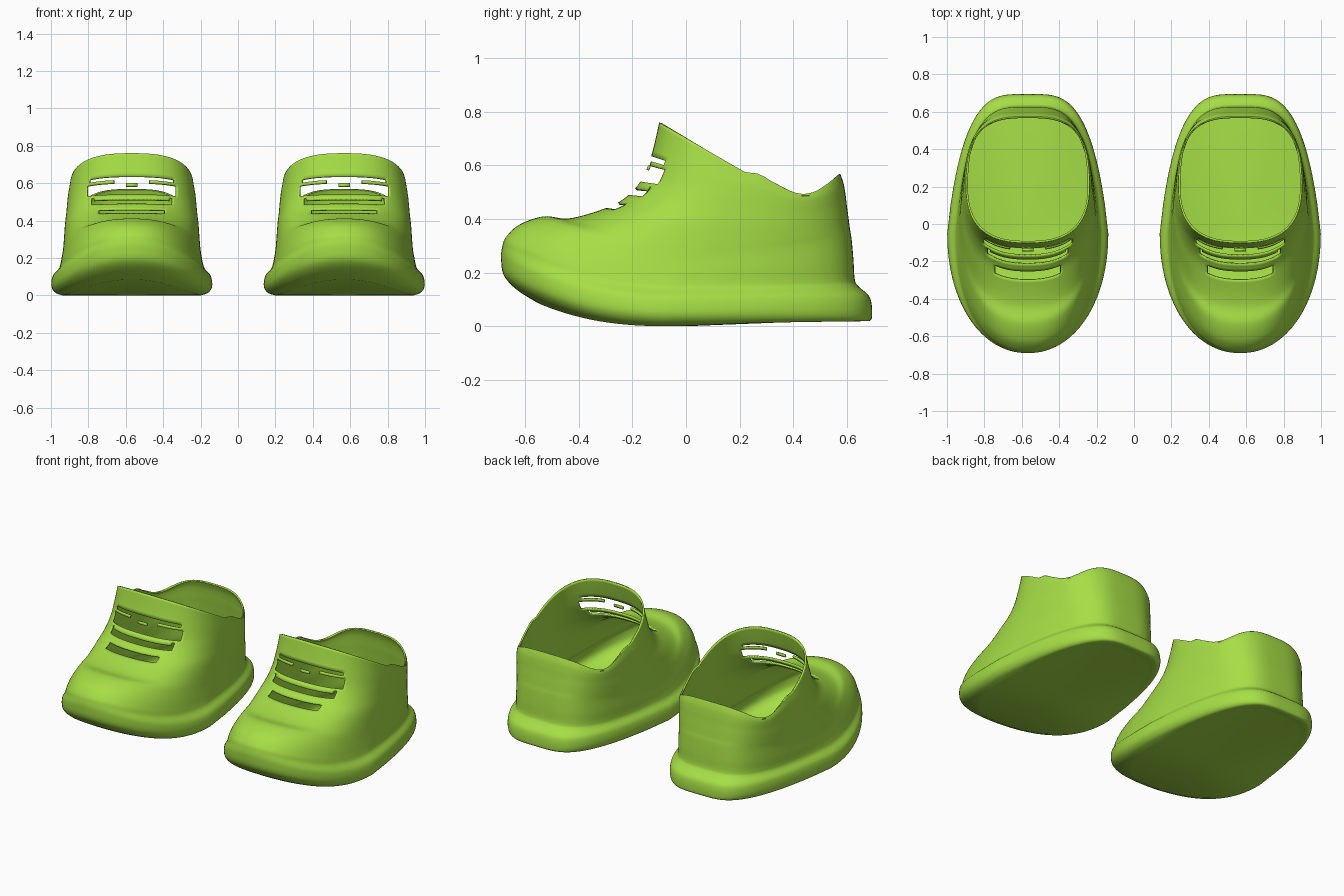
import bpy, bmesh, math

cube = bpy.data.objects.get("Cube")
if cube:
    bpy.data.objects.remove(cube, do_unlink=True)

# One flat green for everything
GREEN = (0.38, 0.73, 0.06, 1.0)
mat = bpy.data.materials.new("lime_green")
mat.use_nodes = True
mat.diffuse_color = GREEN
mat.node_tree.nodes["Principled BSDF"].inputs["Base Color"].default_value = GREEN

SEGMENTS = 128
STEPS = 6

# Rings from sole to collar:
# half width, front y, widest y, back y, front z, side z, back z
RINGS = [
    (.37, -.55, -.05, .63, .085, .00, .025),
    (.41, -.63, -.05, .685, .135, .015, .02),
    (.43, -.68, -.05, .695, .19, .05, .05),
    (.422, -.69, -.05, .685, .255, .105, .11),
    (.392, -.685, -.04, .645, .30, .14, .148),
    (.382, -.67, -.03, .63, .335, .165, .175),
    (.375, -.62, 0, .625, .38, .20, .25),
    (.367, -.53, .03, .618, .41, .25, .33),
    (.362, -.44, .07, .612, .402, .31, .37),
    (.357, -.33, .11, .606, .43, .38, .42),
    (.35, -.24, .15, .60, .47, .44, .47),
    (.345, -.17, .18, .595, .54, .495, .52),
    (.34, -.13, .20, .588, .635, .535, .57),
    (.33, -.10, .22, .575, .76, .575, .62),
]

# Lace openings: half width, bottom z, top z
SLOTS = [(.24, .535, .592), (.23, .607, .628), (.22, .485, .515), (.18, .44, .46)]


def spline(a, b, c, d, t):
    """Smooth blend from b to c."""
    return b + .5 * t * (c - a + t * (2 * a - 5 * b + 4 * c - d + t * (3 * (b - c) + d - a)))


def smooth_rings():
    last = len(RINGS) - 1
    for i in range(last):
        around = [RINGS[max(0, min(last, i + k))] for k in (-1, 0, 1, 2)]
        for s in range(STEPS):
            t = s / STEPS
            yield (i + t) / last, [spline(*v, t) for v in zip(*around)]
    yield 1.0, RINGS[last]


def ring_points(level, ring):
    """Loop with a round toe and a tapered, blunt heel, its height varying along the shoe."""
    hw, yf, yc, yb, zf, zs, zb = ring
    points = []
    for j in range(SEGMENTS):
        a = 2 * math.pi * j / SEGMENTS
        s, c = math.sin(a), math.cos(a)
        n = 2 + .6 * level if c > 0 else 4 - level
        x = hw * math.copysign(abs(s) ** (2 / n), s)
        u = abs(c) ** (2 / n)
        if c > 0:
            y = yc + (yf - yc) * u
            z = zs + (zf - zs) * u ** (2.5 - 1.5 * level)
        else:
            x *= 1 - .32 * (1 - .85 * level) * u ** 1.2
            y = yc + (yb - yc) * u
            z = zs + (zb - zs) * u
            # Collar dips just ahead of the heel tab
            z -= .11 * level ** 4 * min(1, 4 * u) * math.exp(-((u - .65) / .4) ** 2)
        points.append((x, y, z))
    return points


def in_slot(p):
    return p.y < .02 and any(abs(p.x) < w and lo < p.z < hi for w, lo, hi in SLOTS)


def shoe(name, x):
    bm = bmesh.new()
    loops = [[bm.verts.new(p) for p in ring_points(*r)] for r in smooth_rings()]
    centre = bm.verts.new((0, 0, 0))
    for j in range(SEGMENTS):
        k = (j + 1) % SEGMENTS
        bm.faces.new((centre, loops[0][k], loops[0][j]))
        for low, high in zip(loops, loops[1:]):
            bm.faces.new((low[j], low[k], high[k], high[j]))
    # Open the gaps between the laces
    gaps = [f for f in bm.faces if in_slot(f.calc_center_median())]
    bmesh.ops.delete(bm, geom=gaps, context="FACES")
    mesh = bpy.data.meshes.new(name)
    bm.to_mesh(mesh)
    bm.free()
    mesh.materials.append(mat)
    obj = bpy.data.objects.new(name, mesh)
    bpy.context.collection.objects.link(obj)
    obj.location.x = x
    # Thin wall
    solid = obj.modifiers.new("thickness", "SOLIDIFY")
    solid.thickness = .01
    solid.offset = -1
    bpy.ops.object.select_all(action="DESELECT")
    obj.select_set(True)
    bpy.context.view_layer.objects.active = obj
    bpy.ops.object.shade_smooth_by_angle(angle=math.radians(50))


# Matching pair
shoe("left_shoe", .568)
shoe("right_shoe", -.568)
